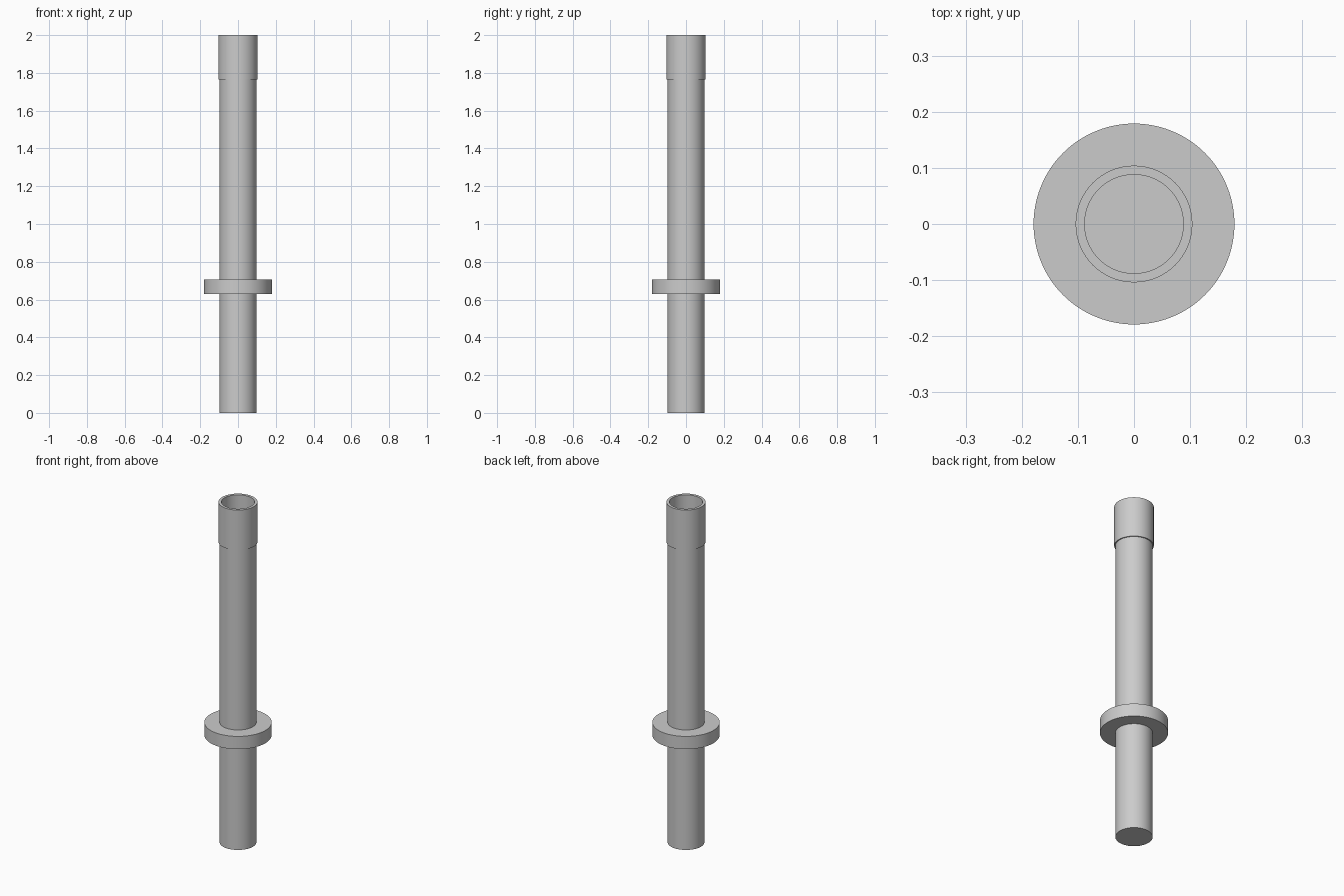
import bpy, bmesh, math

old = bpy.data.objects.get("Cube")
if old:
    bpy.data.objects.remove(old, do_unlink=True)

SEGMENTS = 96

# Single plain grey finish
grey = bpy.data.materials.new("plain grey")
grey.use_nodes = True
colour = (0.6, 0.6, 0.6, 1)
grey.diffuse_color = colour
grey.node_tree.nodes["Principled BSDF"].inputs["Base Color"].default_value = colour


def lathe(name, profile, closed=False):
    """Spin a (radius, height) profile around z."""
    bm = bmesh.new()
    verts = [bm.verts.new((r, 0, z)) for r, z in profile]
    edges = [bm.edges.new(pair) for pair in zip(verts, verts[1:])]
    if closed:
        edges.append(bm.edges.new((verts[-1], verts[0])))
    bmesh.ops.spin(bm, geom=verts + edges, cent=(0, 0, 0), axis=(0, 0, 1),
                   angle=math.tau, steps=SEGMENTS, use_duplicate=False)
    bmesh.ops.remove_doubles(bm, verts=bm.verts, dist=0.0001)
    bmesh.ops.recalc_face_normals(bm, faces=bm.faces)
    mesh = bpy.data.meshes.new(name)
    bm.to_mesh(mesh)
    bm.free()
    mesh.materials.append(grey)
    obj = bpy.data.objects.new(name, mesh)
    bpy.context.collection.objects.link(obj)
    bpy.ops.object.select_all(action="DESELECT")
    obj.select_set(True)
    bpy.context.view_layer.objects.active = obj
    bpy.ops.object.shade_smooth_by_angle(angle=math.radians(30))
    return obj


shaft_r, collar_r, bore_r, flange_r = 0.098, 0.104, 0.088, 0.179
collar_z, top_z = 1.765, 2.0

# Closed shaft, whose top is the floor of the socket
lathe("shaft", [(0, 0), (shaft_r, 0), (shaft_r, collar_z), (0, collar_z)])

# Open socket collar at the top
lathe("socket_collar", [(bore_r, collar_z), (collar_r, collar_z),
                        (collar_r, top_z), (bore_r, top_z)], closed=True)

# Flat ring around the lower part of the shaft
lathe("flange", [(shaft_r, 0.63), (flange_r, 0.63),
                 (flange_r, 0.705), (shaft_r, 0.705)], closed=True)
